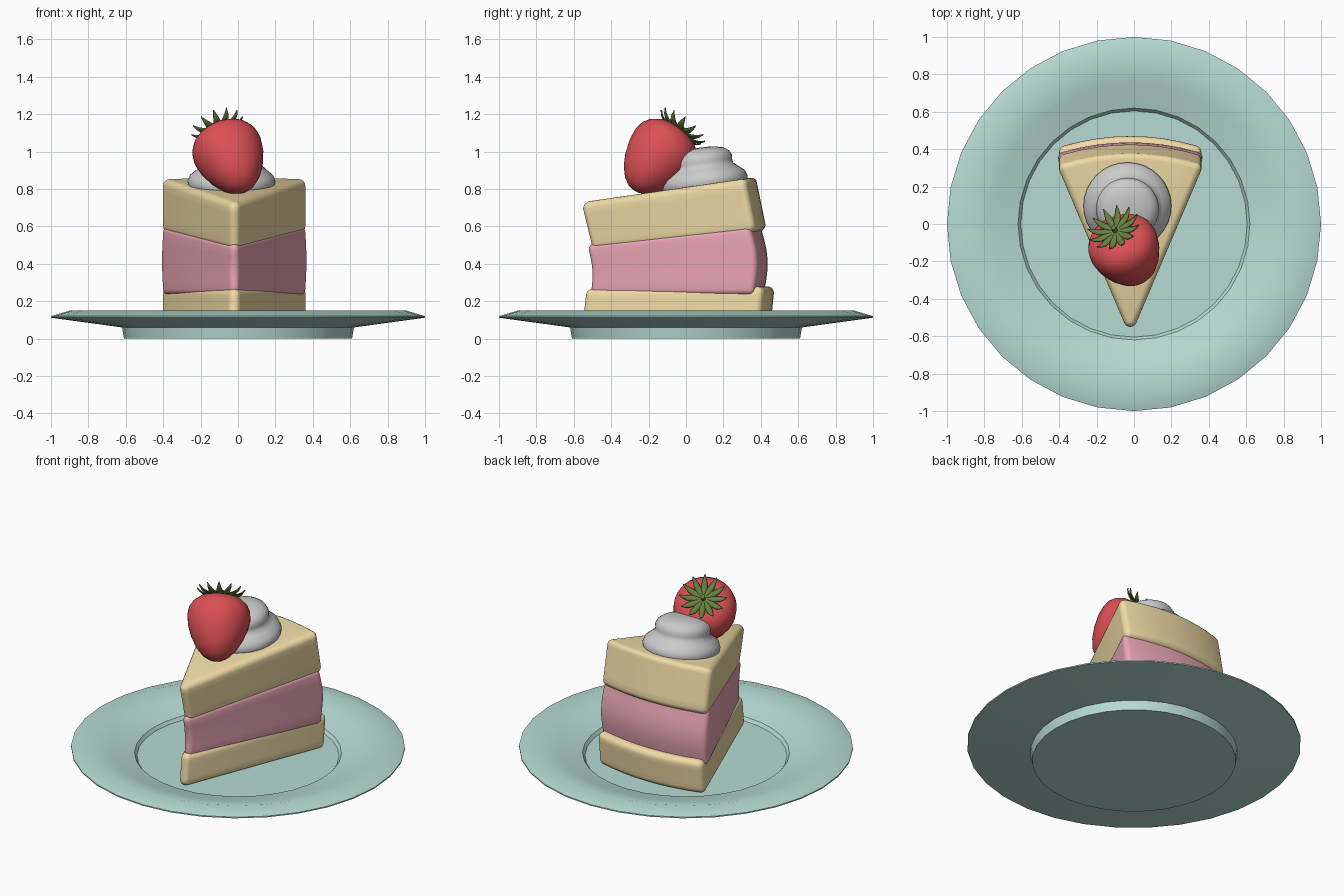
import bpy, bmesh
from math import sin, cos, pi, radians, atan2
from mathutils import Vector, Matrix

if "Cube" in bpy.data.objects:
    bpy.data.objects.remove(bpy.data.objects["Cube"])


def material(name, rgb):
    m = bpy.data.materials.new(name)
    m.diffuse_color = (*rgb, 1)
    m.use_nodes = True
    m.node_tree.nodes["Principled BSDF"].inputs["Base Color"].default_value = m.diffuse_color
    return m


def finish(name, bm, mat=None, matrix=None, angle=35):
    bmesh.ops.remove_doubles(bm, verts=bm.verts, dist=1e-5)
    bmesh.ops.recalc_face_normals(bm, faces=bm.faces)
    me = bpy.data.meshes.new(name)
    bm.to_mesh(me)
    bm.free()
    if matrix:
        me.transform(matrix)
    ob = bpy.data.objects.new(name, me)
    bpy.context.collection.objects.link(ob)
    if mat:
        me.materials.append(mat)
    bpy.ops.object.select_all(action='DESELECT')
    ob.select_set(True)
    bpy.context.view_layer.objects.active = ob
    bpy.ops.object.shade_smooth_by_angle(angle=radians(angle))
    return ob


def loft(bm, rings):
    """Bridge closed rings of points and cap both ends."""
    vs = [[bm.verts.new(p) for p in ring] for ring in rings]
    n = len(vs[0])
    for a, b in zip(vs, vs[1:]):
        for i in range(n):
            j = (i + 1) % n
            bm.faces.new((a[i], a[j], b[j], b[i]))
    bm.faces.new(vs[0][::-1])
    bm.faces.new(vs[-1])


def lathe(name, profile, sides, mat=None, matrix=None, angle=35):
    bm = bmesh.new()
    loft(bm, [[(r * cos(2 * pi * i / sides), r * sin(2 * pi * i / sides), z)
               for i in range(sides)] for r, z in profile])
    return finish(name, bm, mat, matrix, angle)


sponge = material("sponge", (.87, .71, .38))
filling = material("pink_filling", (.82, .38, .46))
glaze = material("plate_glaze", (.47, .71, .65))
red = material("berry_red", (.72, .08, .09))
green = material("leaf_green", (.14, .22, .05))

# Plate with foot and shallow well
lathe("plate", [(.3, 0), (.61, 0), (.62, .06), (1, .112), (1, .12), (.9, .15),
                (.76, .118), (.62, .08), (.605, .06), (.3, .06)], 32, glaze)


def outline(tip, back, r):
    """Core points of a wedge with the outward normals that round it."""
    cx, hw, rise = -.02, .38 - r, .05
    t, b = tip + r * 1.0, back - r
    yc = b - rise
    side = atan2(yc - t, hw) - pi / 2
    pts = []

    def arc(x, y, a0, a1, n):
        for i in range(n + 1):
            a = a0 + (a1 - a0) * i / n
            pts.append((Vector((x, y)), Vector((cos(a), sin(a)))))
    lean = radians(16)
    arc(cx, t, -pi - side, side, 8)
    arc(cx + hw, yc, side, pi / 2 - lean, 5)
    for i in range(1, 8):
        u = 1 - i / 4
        a = pi / 2 - lean * u
        pts.append((Vector((cx + hw * u, yc + rise * (1 - u * u))),
                    Vector((cos(a), sin(a)))))
    arc(cx - hw, yc, pi / 2 + lean, pi - side, 5)
    return pts


def layer(name, mat, tip, back, bottom, top, shift, r=.035, bulge=0):
    """Rounded wedge; bottom/top give z at the tip and at the back."""
    core = outline(tip, back, r)
    steps = [(r * sin(i * pi / 8), -r * cos(i * pi / 8), 0) for i in range(5)]
    steps += [(r, 0, f / 6) for f in range(1, 6)]
    steps += [(r * cos(i * pi / 8), r * sin(i * pi / 8), 1) for i in range(5)]
    rings = []
    for off, dz, f in steps:
        ring = []
        for p, n in core:
            q = p + n * (off + bulge * sin(pi * f))
            k = (q.y - tip) / (back - tip)
            zb = bottom[0] + (bottom[1] - bottom[0]) * k + r
            zt = top[0] + (top[1] - top[0]) * k - r
            ring.append((q.x, q.y + shift(f), zb + (zt - zb) * f + dz))
        rings.append(ring)
    bm = bmesh.new()
    loft(bm, rings)
    return finish(name, bm, mat, angle=40)


# Cake layers
layer("bottom_sponge", sponge, -.55, .455, (.06, .06), (.265, .28),
      lambda f: .015 * f)
layer("pink_layer", filling, -.505, .42, (.235, .235), (.505, .605),
      lambda f: -.015 * f + .018 * sin(pi * f), .028, .006)
layer("top_sponge", sponge, -.53, .40, (.475, .575), (.73, .865),
      lambda f: .025 - .045 * f)

# Whipped cream swirl, leaning with the top layer
cream = Matrix.Translation((-.035, .1, .82)) @ Matrix.Rotation(radians(8), 4, 'X')
lathe("whipped_cream", [(.2, -.04), (.228, -.01), (.235, .022), (.224, .052),
                        (.19, .08), (.168, .1), (.165, .12), (.168, .142),
                        (.155, .168), (.125, .188), (.08, .199), (.03, .203)],
      32, None, cream, 60)

# Strawberry along a tilted axis
axis = Vector((-.316, .587, .745)).normalized()
tilt = Matrix.Translation((-.045, -.14, .98)) @ axis.to_track_quat('Z', 'Y').to_matrix().to_4x4()
lathe("strawberry", [(.012, -.238), (.045, -.23), (.08, -.208), (.12, -.163),
                     (.155, -.1), (.18, -.03), (.19, .035), (.184, .08),
                     (.165, .115), (.13, .145), (.08, .162), (.02, .163)],
      32, red, tilt, 60)

# Leaf crown
bm = bmesh.new()
rows = [(.0, .012, .168), (.055, .019, .172), (.1, .017, .177), (.125, .01, .19), (.145, .001, .21)]
for k in range(12):
    spin = Matrix.Rotation(2 * pi * k / 12, 4, 'Z')
    pairs = [[bm.verts.new(spin @ Vector((r, s * w, z + (0 if s else .004))))
              for s in (-1, 0, 1)] for r, w, z in rows]
    for a, b in zip(pairs, pairs[1:]):
        for i in (0, 1):
            bm.faces.new((a[i], b[i], b[i + 1], a[i + 1]))
leaves = finish("strawberry_leaves", bm, green, tilt)
mod = leaves.modifiers.new("thickness", 'SOLIDIFY')
mod.thickness = .006
mod.offset = 0

# Stem
lathe("strawberry_stem", [(.018, .16), (.013, .185), (.014, .205), (.006, .21)],
      12, green, tilt)
